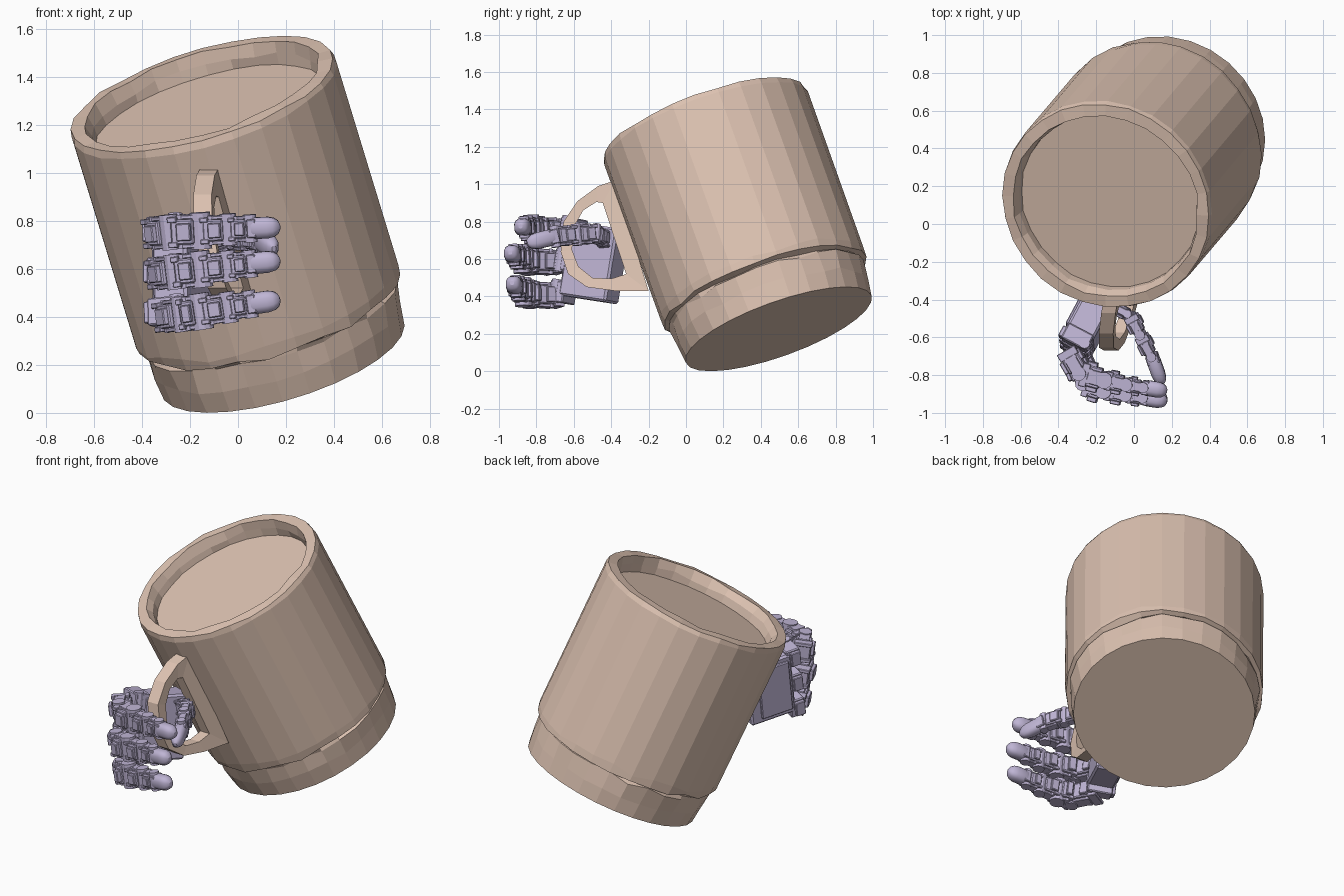
import bpy, bmesh, math, random
from mathutils import Vector, Matrix

if "Cube" in bpy.data.objects:
    bpy.data.objects.remove(bpy.data.objects["Cube"])

random.seed(4)


def material(name, col):
    m = bpy.data.materials.new(name)
    m.diffuse_color = (*col, 1)
    m.use_nodes = True
    m.node_tree.nodes["Principled BSDF"].inputs["Base Color"].default_value = m.diffuse_color
    return m


CLAY = material("clay", (0.72, 0.54, 0.44))
LILAC = material("lilac", (0.52, 0.46, 0.66))


def finish(bm, name, mat):
    bmesh.ops.recalc_face_normals(bm, faces=bm.faces[:])
    me = bpy.data.meshes.new(name)
    bm.to_mesh(me)
    bm.free()
    me.materials.append(mat)
    ob = bpy.data.objects.new(name, me)
    bpy.context.collection.objects.link(ob)
    return ob


# Tilted frame of the mug: origin at the bottom centre, z along its axis
AXIS = Vector((-0.276, -0.326, 0.904)).normalized()
SIDE = Vector((1, 0, 0)).cross(AXIS).normalized()
MUG = Matrix.Translation((0.187, 0.495, 0.226)) @ Matrix(
    (SIDE.cross(AXIS), SIDE, AXIS)).transposed().to_4x4()


# Turned body; each ring is radius, height, radius noise, height noise
def lathe(name, rings, sides=28):
    bm = bmesh.new()
    loops = []
    for r, t, dr, dt in rings:
        loop = []
        for i in range(sides):
            a = 2 * math.pi * i / sides
            rr = r + random.uniform(-dr, dr)
            loop.append(bm.verts.new(MUG @ Vector(
                (rr * math.cos(a), rr * math.sin(a), t + random.uniform(-dt, dt)))))
        loops.append(loop)
    for lo, hi in zip(loops, loops[1:]):
        for i in range(sides):
            j = (i + 1) % sides
            bm.faces.new((lo[i], lo[j], hi[j], hi[i]))
    bm.faces.new(loops[0])
    bm.faces.new(loops[-1])
    return finish(bm, name, CLAY)


lathe("mug_body", [
    (0.528, 0.0, 0, 0), (0.54, 0.10, 0.003, 0.01), (0.545, 0.20, 0.012, 0.012),
    (0.535, 0.215, 0.012, 0.004), (0.572, 0.222, 0.004, 0.012),
    (0.576, 0.26, 0.002, 0.015), (0.577, 1.19, 0.002, 0.004),
    (0.568, 1.218, 0.003, 0.005), (0.51, 1.222, 0.008, 0.006),
    (0.495, 1.17, 0.008, 0.01), (0.49, 1.125, 0.005, 0)])


# Handle: closed D-shaped band given by outer and inner outlines (y, z)
def handle():
    outer = [(-.38, 1.02), (-.47, .99), (-.58, .91), (-.655, .80), (-.67, .64),
             (-.63, .52), (-.53, .45), (-.38, .43), (-.20, .43)]
    inner = [(-.445, .90), (-.48, .905), (-.55, .86), (-.595, .78), (-.61, .65),
             (-.575, .56), (-.50, .50), (-.40, .495), (-.32, .52)]
    bm = bmesh.new()

    def vert(p, off):
        y, z = p
        out = -(y + 0.03 + 0.37 * z)
        return bm.verts.new((-0.12 + (1 - z) * 0.28 - 0.25 * out + off, y, z))

    rows = [(vert(o, -.038), vert(o, .038), vert(i, .032), vert(i, -.032))
            for o, i in zip(outer, inner)]
    for k, a in enumerate(rows):
        b = rows[(k + 1) % len(rows)]
        for i in range(4):
            j = (i + 1) % 4
            bm.faces.new((a[i], a[j], b[j], b[i]))
    finish(bm, "mug_handle", CLAY)


handle()


# Frame running from a to b, with local z near the line of knuckles
UP = Vector((-0.12, -0.03, 1)).normalized()


def frame(a, b):
    x = (b - a).normalized()
    y = UP.cross(x).normalized()
    return Matrix.Translation((a + b) / 2) @ Matrix(
        (x, y, x.cross(y))).transposed().to_4x4()


def box(bm, m, centre, size, bevel=0.006):
    new = bmesh.ops.create_cube(
        bm, size=1, matrix=m @ Matrix.Translation(centre) @ Matrix.Diagonal((*size, 1)))["verts"]
    if bevel:
        edges = list({e for v in new for e in v.link_edges})
        bmesh.ops.bevel(bm, geom=edges, offset=bevel, segments=1, affect='EDGES')


def pin(bm, m, centre, r, depth):
    bmesh.ops.create_cone(bm, cap_ends=True, segments=12, radius1=r, radius2=r,
                          depth=depth, matrix=m @ Matrix.Translation(centre))


# One link: motor case, side brackets, pivot pin, cover and bolts
def link(bm, a, b, w, h):
    L = (b - a).length
    m = frame(a, b)
    box(bm, m, (0, 0, 0), (L * 0.72, w * 0.8, h * 0.72))
    box(bm, m, (L * 0.08, -w * 0.42, 0), (L * 0.45, w * 0.3, h * 0.5), 0.004)
    box(bm, m, (-L * 0.1, w * 0.42, 0), (L * 0.4, w * 0.25, h * 0.6), 0.004)
    for s in (-1, 1):
        box(bm, m, (L * 0.18, 0, s * h * 0.42), (L * 0.72, w * 0.55, h * 0.12), 0.003)
        box(bm, m, (-L * 0.3, 0, s * h * 0.36), (L * 0.3, w * 0.9, h * 0.16), 0.003)
        pin(bm, m, (-L * 0.1, w * 0.2, s * h * 0.42), w * 0.1, h * 0.14)
        pin(bm, m, (-L * 0.1, -w * 0.2, s * h * 0.42), w * 0.1, h * 0.14)
    pin(bm, m, (L * 0.5, 0, 0), w * 0.32, h * 1.05)


# Rounded fingertip pad
def tip(bm, a, b, w, h):
    m = frame(a, b)
    L = (b - a).length
    box(bm, m, (-L * 0.42, 0, 0), (L * 0.3, w * 0.9, h * 0.85), 0.004)
    prof = [(-.5, 0.85), (-.35, 1), (0.1, 1), (.3, .88), (.43, .62), (.5, .25)]
    n = 12
    loops = []
    for t, k in prof:
        loop = []
        for i in range(n):
            q = 2 * math.pi * (i + 0.5) / n
            c, s = math.cos(q), math.sin(q)
            c = math.copysign(abs(c) ** 0.75, c)
            s = math.copysign(abs(s) ** 0.75, s)
            loop.append(bm.verts.new(m @ Vector((t * L, c * k * w / 2, s * k * h / 2))))
        loops.append(loop)
    for p, q in zip(loops, loops[1:]):
        for i in range(n):
            j = (i + 1) % n
            f = bm.faces.new((p[i], p[j], q[j], q[i]))
            f.smooth = True
    bm.faces.new(loops[0])
    bm.faces.new(loops[-1])


def digit(name, path, widths, heights):
    bm = bmesh.new()
    pts = [Vector(p) for p in path]
    for k in range(len(pts) - 2):
        link(bm, pts[k], pts[k + 1], widths[k], heights[k])
    tip(bm, pts[-2], pts[-1], widths[-1], heights[-1])
    finish(bm, name, LILAC)


# Three fingers stacked along the handle: name, start x, y shift, left z, right z
for name, x0, dy, z0, z1 in (("upper_finger", -.36, 0.0, .75, .775),
                             ("middle_finger", -.34, -.055, .58, .635),
                             ("lower_finger", -.31, -.045, .40, .472)):
    xs = [x0, x0 + .075, -.155, -.04, .05, .175]
    ys = [-.66, -.79 + dy, -.825 + dy, -.85 + dy, -.865 + dy, -.885 + dy]
    path = [(x, y, z0 + (z1 - z0) * (x - x0) / (.175 - x0)) for x, y in zip(xs, ys)]
    digit(name, path, (.12, .14, .11, .09, .085), (.14, .145, .125, .11, .092))

# Thumb closing from behind the handle towards the fingertips
digit("thumb", [(-.12, -.43, .70), (-.02, -.48, .735), (.035, -.585, .73),
                (.095, -.70, .72), (.15, -.85, .685)],
      (.07, .085, .08, .075), (.10, .11, .11, .09))

# Palm block with back cover and knuckle housings
bm = bmesh.new()
m = frame(Vector((-.15, -.36, .56)), Vector((-.29, -.62, .60)))
box(bm, m, (0, 0, 0), (.29, .16, .40), 0.012)
box(bm, m, (.02, -.085, 0), (.2, .02, .33), 0.005)
for k in (-1, 0, 1):
    box(bm, m, (.16, 0, k * .172 - .01), (.09, .15, .115))
    box(bm, m, (.17, -.06, k * .172 - .01), (.06, .07, .09), 0.004)
    pin(bm, m, (.175, .05, k * .172 - .01), .03, .13)
finish(bm, "palm", LILAC)
